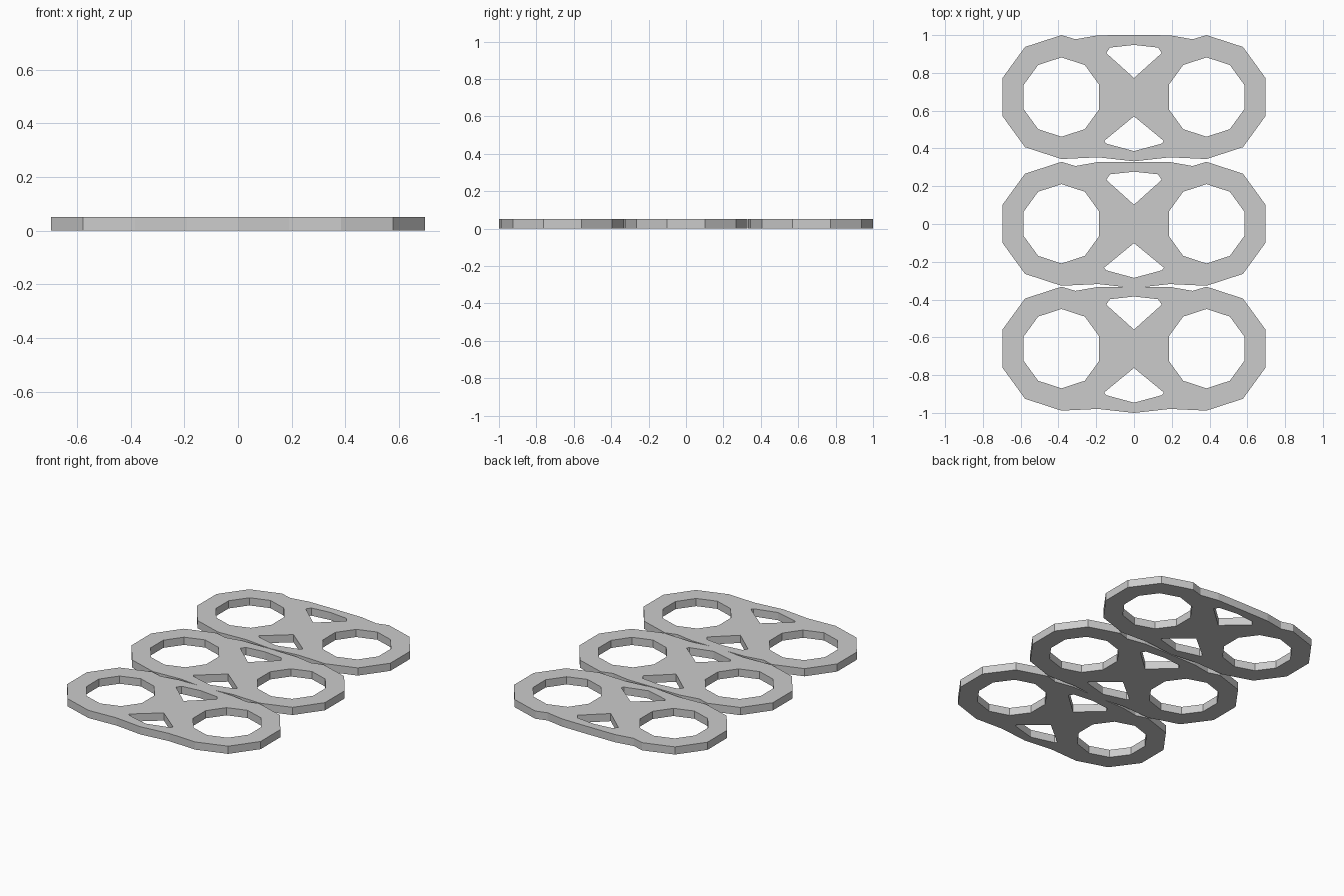
import bpy
from math import sin, cos, pi

if "Cube" in bpy.data.objects:
    bpy.data.objects.remove(bpy.data.objects["Cube"])

THICK = 0.05
RING_X = 0.384


def decagon(cx, r):
    return [(cx + r * sin(i * pi / 5), r * cos(i * pi / 5)) for i in range(10)]


def mirrored(right):
    """Close a right-hand profile (starts and ends on x = 0) across x."""
    return right + [(-x, y) for x, y in reversed(right[1:-1])]


# outer edge: bridge between the rings plus half of a ten-sided ring
ring = decagon(RING_X, 0.328)[:6]
outline = mirrored([(0, 0.328), (0.19, 0.327), (0.31, 0.306)] + ring
                   + [(0.19, -0.319), (0, -0.34)])

# openings: two ring holes, upper and lower wedge windows
holes = [
    decagon(RING_X, 0.21),
    decagon(-RING_X, 0.21),
    mirrored([(0, 0.276), (0.127, 0.262), (0.147, 0.233), (0, 0.101)]),
    mirrored([(0, -0.102), (0.158, -0.232), (0.148, -0.246), (0, -0.286)]),
]


def plate(name, y):
    cu = bpy.data.curves.new(name, 'CURVE')
    cu.dimensions = '2D'
    cu.fill_mode = 'BOTH'
    cu.extrude = THICK / 2
    for loop in [outline] + holes:
        sp = cu.splines.new('POLY')
        sp.points.add(len(loop) - 1)
        for p, (px, py) in zip(sp.points, loop):
            p.co = (px, py, 0, 1)
        sp.use_cyclic_u = True
        sp.use_smooth = False
    ob = bpy.data.objects.new(name, cu)
    ob.location = (0, y, THICK / 2)
    bpy.context.collection.objects.link(ob)
    # turn the filled profile into a mesh
    bpy.ops.object.select_all(action='DESELECT')
    ob.select_set(True)
    bpy.context.view_layer.objects.active = ob
    bpy.ops.object.convert(target='MESH')
    bpy.ops.object.shade_flat()


# three plates in a row
for name, y in (("back_plate", 0.672), ("middle_plate", 0.001), ("front_plate", -0.66)):
    plate(name, y)
